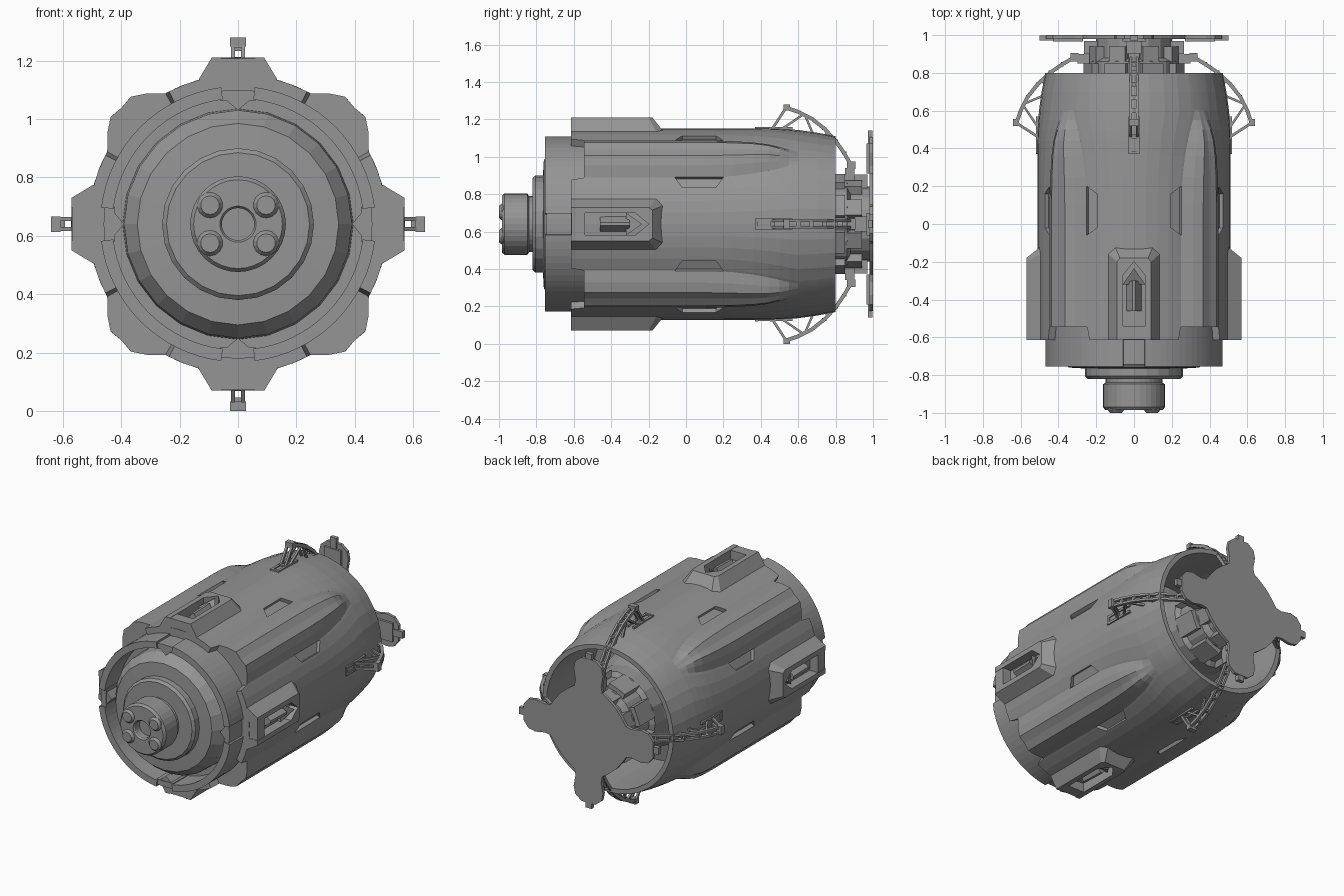
import bpy, bmesh
from math import sin, cos, pi, radians

if "Cube" in bpy.data.objects:
    bpy.data.objects.remove(bpy.data.objects["Cube"])

C = 0.64          # height of the main axis, which runs along y
grey = bpy.data.materials.new("dark_grey")
grey.diffuse_color = (0.3, 0.3, 0.3, 1)
grey.use_nodes = True
grey.node_tree.nodes["Principled BSDF"].inputs["Base Color"].default_value = grey.diffuse_color


def place(p, a):
    """local (sideways, along axis, outward radius) -> world, turned by a"""
    x, y, r = p
    return (x * cos(a) + r * sin(a), y, -x * sin(a) + r * cos(a) + C)


def finish(bm, name, merge=True):
    if merge:
        bmesh.ops.remove_doubles(bm, verts=bm.verts, dist=1e-5)
    bmesh.ops.recalc_face_normals(bm, faces=bm.faces)
    me = bpy.data.meshes.new(name)
    bm.to_mesh(me)
    bm.free()
    me.materials.append(grey)
    ob = bpy.data.objects.new(name, me)
    bpy.context.collection.objects.link(ob)
    return ob


def skin(bm, loops, close=False):
    """join successive equal vertex loops with quads"""
    n = len(loops[0])
    pairs = list(zip(loops, loops[1:])) + ([(loops[-1], loops[0])] if close else [])
    for a, b in pairs:
        for i in range(n):
            j = (i + 1) % n
            bm.faces.new((a[i], a[j], b[j], b[i]))


def lathe(name, profile, seg):
    bm = bmesh.new()
    loops = [[bm.verts.new(place((0, y, max(r, 1e-7)), 2 * pi * i / seg))
              for i in range(seg)] for r, y in profile]
    skin(bm, loops)
    return finish(bm, name)


def radial(name, prisms, angles=(0, 90, 180, 270)):
    """prisms: (bottom, top) outlines in local coordinates, repeated round the axis"""
    bm = bmesh.new()
    for a in angles:
        for bot, top in prisms:
            lo = [bm.verts.new(place(p, radians(a))) for p in bot]
            hi = [bm.verts.new(place(p, radians(a))) for p in top]
            skin(bm, [lo, hi])
            bm.faces.new(lo)
            bm.faces.new(hi)
    return finish(bm, name, False)


def box(x0, x1, y0, y1, r0, r1):
    q = [(x0, y0), (x1, y0), (x1, y1), (x0, y1)]
    return [(x, y, r0) for x, y in q], [(x, y, r1) for x, y in q]


def bar(pts, t, x0, x1):
    """flat strip of thickness t following (y, r) points"""
    up, dn = [], []
    for i, (y, r) in enumerate(pts):
        a, b = pts[max(i - 1, 0)], pts[min(i + 1, len(pts) - 1)]
        dy, dr = b[0] - a[0], b[1] - a[1]
        l = (dy * dy + dr * dr) ** .5
        ny, nr = -dr / l * t / 2, dy / l * t / 2
        up.append((y + ny, r + nr))
        dn.append((y - ny, r - nr))
    o = up + dn[::-1]
    return [(x0, y, r) for y, r in o], [(x1, y, r) for y, r in o]


def arc(r0, r1, a0, a1, y0, y1, n=12):
    t = [radians(a0 + (a1 - a0) * i / n) for i in range(n + 1)]
    o = [(r1 * sin(a), r1 * cos(a)) for a in t] + [(r0 * sin(a), r0 * cos(a)) for a in t[::-1]]
    return [(x, y0, r) for x, r in o], [(x, y1, r) for x, r in o]


# Outer shell: tube with four tapering bulges on the diagonals
half = [0, 5, 10, 16, 17.5, 24, 31, 38]
degs = [-45] + [-d for d in half[:0:-1]] + half
lift = {0: .052, 5: .058, 10: .034}
# y, base radius, bulge width, bulge height
stations = [(None, .512, 1, 1), (-.5, .512, 1, 1), (.1, .512, 1, 1), (.25, .512, .93, 1),
            (.36, .512, .82, .97), (.44, .512, .7, .85), (.5, .51, .58, .6), (.55, .507, .45, .25),
            (.6, .503, .35, 0), (.7, .489, .35, 0), (.8, .47, .35, 0),
            (.8, .44, .35, 0), (.3, .44, 1, 0), (None, .455, 1, 0)]
bm = bmesh.new()
loops = []
for y, R, w, h in stations:
    loop = []
    for q in range(4):
        for d in degs:
            k = abs(d)
            m = k * w if k <= 16 else 16 * w + (k - 16) * (45 - 16 * w) / 29
            a = radians(45 + 90 * q + (m if d > 0 else -m))
            yy = y if y is not None else (-.545 if k <= 16 else -.615)
            loop.append(bm.verts.new(place((0, yy, R + h * lift.get(k, 0)), a)))
    loops.append(loop)
skin(bm, loops, True)
shell = finish(bm, "outer_shell")

# Trapezoid vent pockets along both flanks of every bulge
for side, first in ((1, 64), (-1, 26)):
    v = [(-.03 * side, -.06), (.03 * side, -.02), (.03 * side, .16), (-.03 * side, .2)]
    c = radial("vent_cutter", [([(x, y, .488) for x, y in v], [(x, y, .62) for x, y in v])],
               [first + 90 * i for i in range(4)])
    m = shell.modifiers.new("vents", 'BOOLEAN')
    m.operation, m.solver, m.object = 'DIFFERENCE', 'EXACT', c
    c.hide_render = True
    c.hide_set(True)

# Slotted pads on the four sides, each with an arrow and block in its slot
bot = [(-.135, -.615), (-.135, -.16), (-.1, -.12), (.1, -.12), (.135, -.16), (.135, -.615)]
top = [(-.09, -.615), (-.09, -.2), (-.075, -.18), (.075, -.18), (.09, -.2), (.09, -.615)]
slot = [(.058, -.615), (.058, -.27), (0, -.2), (-.058, -.27), (-.058, -.615)]
pad = ([(x, y, .495) for x, y in bot + slot], [(x, y, .57) for x, y in top + slot])
head = [(-.06, -.32), (0, -.235), (.06, -.32)]
arrow = ([(x, y, .5) for x, y in head], [(x, y, .568 if x == 0 else .53) for x, y in head])
shaft = ([(-.045, -.46, .5), (-.045, -.31, .5), (.045, -.31, .5), (.045, -.46, .5)],
         [(-.008, -.46, .556), (-.008, -.3, .562), (.008, -.3, .562), (.008, -.46, .556)])
radial("side_pad", [pad, arrow, shaft, box(-.06, .06, -.612, -.54, .5, .568)])

# Front collar in four segments with keyed joints
radial("front_collar", [arc(.43, .472, 7, 83, -.755, -.53, 16)])
radial("collar_joint", [arc(.425, .46, -8, 8, -.745, -.53, 4),
                        ([(0, -.74, .39), (-.065, -.74, .445), (.065, -.74, .445)],
                         [(0, -.6, .39), (-.065, -.6, .445), (.065, -.6, .445)])])

# Front hub: stepped dome and socket
lathe("front_dome", [(0, -.5), (.46, -.5), (.46, -.6), (.395, -.6), (.39, -.7), (.345, -.76),
                     (.26, -.765), (.26, -.805), (.245, -.82), (0, -.82)], 24)
lathe("front_knob", [(0, -.8), (.15, -.8), (.15, -.84), (.164, -.848), (.164, -.97), (.152, -.985),
                     (.062, -.985), (.055, -.975), (.055, -.93), (0, -.93)], 32)
for sx in (-1, 1):
    for sz in (-1, 1):
        b = lathe("knob_bolt", [(0, -.95), (.044, -.95), (.044, -.985), (.032, -1), (0, -1)], 14)
        b.location = (sx * .096, 0, sz * .065)

# Rear core inside the open shell
lathe("rear_core", [(0, .25), (.45, .25), (.45, .32), (.33, .34), (.27, .6), (.27, .7), (.24, .72),
                    (.24, .86), (.2, .88), (.2, .98), (0, .98)], 16)
radial("core_block", [box(-.06, .06, .7, .85, .2, .265), box(-.045, .045, .85, .94, .18, .235)],
       [22.5 + 45 * i for i in range(8)])

# Rear four-lobed plate and its tip brackets
lobe = [(-.142, .242), (-.1, .27), (-.092, .31), (-.105, .38), (-.094, .43), (-.05, .465),
        (.05, .465), (.094, .43), (.105, .38), (.092, .31), (.1, .27), (.142, .242), (.197, .197)]
ring = [(x * cos(a) + r * sin(a), -x * sin(a) + r * cos(a))
        for a in (0, pi / 2, pi, 3 * pi / 2) for x, r in lobe]
radial("rear_plate", [([(x, .98, r) for x, r in ring], [(x, 1.0, r) for x, r in ring])], [0])
radial("plate_bracket", [box(-.022, .022, .972, .998, .4, .5),
                         box(-.06, .06, .965, .985, .27, .43)])

# Folding arms: twin rails, struts, pivots and base frame
rail = [(.535, .622), (.6, .6), (.67, .565), (.74, .51), (.8, .445), (.845, .38), (.88, .32)]
parts = []
for s in (-1, 1):
    x0, x1 = s * .01, s * .024
    parts += [bar(rail, .02, x0, x1), bar([(.455, .5), (.535, .622)], .014, x0, x1),
              bar([(.5, .5), (.63, .588)], .012, x0, x1), bar([(.68, .48), (.635, .585)], .012, x0, x1),
              bar([(.74, .47), (.76, .49)], .014, x0, x1),
              box(s * .014, s * .03, .37, .57, .49, .518)]
for y, r in rail[1:-1]:
    parts.append(box(-.014, .014, y - .012, y + .012, r - .007, r + .007))
parts += [box(-.027, .027, .52, .555, .608, .64), box(-.03, .03, .37, .385, .49, .52),
          box(-.03, .03, .45, .475, .49, .52), box(-.03, .03, .86, .905, .295, .335),
          box(-.03, .03, .85, .9, .2, .3), box(-.04, .04, .9, .97, .18, .265)]
radial("folding_arm", parts)
